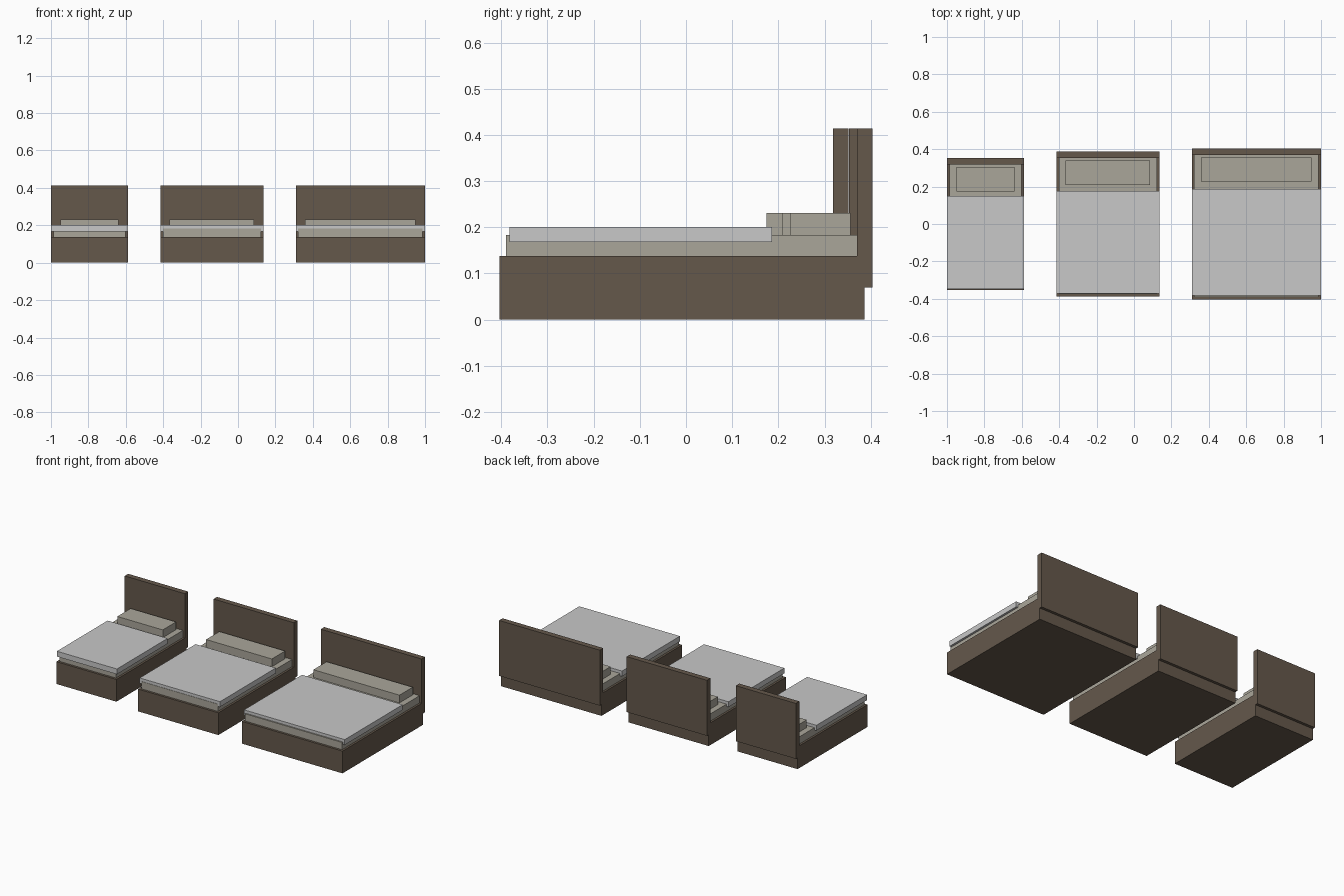
import bpy

cube = bpy.data.objects.get("Cube")
if cube:
    bpy.data.objects.remove(cube, do_unlink=True)


def make_material(name, color):
    mat = bpy.data.materials.new(name)
    mat.use_nodes = True
    mat.diffuse_color = (*color, 1)
    bsdf = next(n for n in mat.node_tree.nodes if n.type == 'BSDF_PRINCIPLED')
    bsdf.inputs["Base Color"].default_value = (*color, 1)
    bsdf.inputs["Roughness"].default_value = 0.8
    return mat


wood = make_material("dark_wood", (0.130, 0.098, 0.071))
linen = make_material("beige_linen", (0.402, 0.381, 0.323))
cover = make_material("light_grey_cover", (0.578, 0.578, 0.578))


def box(name, x, y, z, mat):
    """Box from (min, max) ranges along each axis."""
    bpy.ops.mesh.primitive_cube_add(size=1, location=[sum(r) / 2 for r in (x, y, z)])
    obj = bpy.context.object
    obj.name = name
    obj.scale = [r[1] - r[0] for r in (x, y, z)]
    bpy.ops.object.transform_apply(location=False, rotation=False, scale=True)
    obj.data.materials.append(mat)
    return obj


def bed(size, x0, x1, half, cover_front, cover_back):
    """Platform bed reaching from -half to half along y, head at the back."""
    head = half - 0.034  # front face of the headboard

    def across(inset):
        return (x0 + inset, x1 - inset)

    box(size + "_base", across(0), (-half, half - 0.017), (0, 0.138), wood)
    box(size + "_headboard", across(0), (head, half), (0.07, 0.414), wood)
    box(size + "_mattress", across(0.013), (0.014 - half, head), (0.138, 0.183), linen)
    box(size + "_blanket", across(0), (cover_front, cover_back), (0.168, 0.201), cover)
    box(size + "_pillow", across(0.05), (head - 0.144, head - 0.014), (0.183, 0.231), linen)


bed("single", -1.0, -0.588, 0.352, -0.347, 0.150)
bed("double", -0.415, 0.136, 0.387, -0.371, 0.177)
bed("king", 0.309, 1.0, 0.404, -0.382, 0.186)
